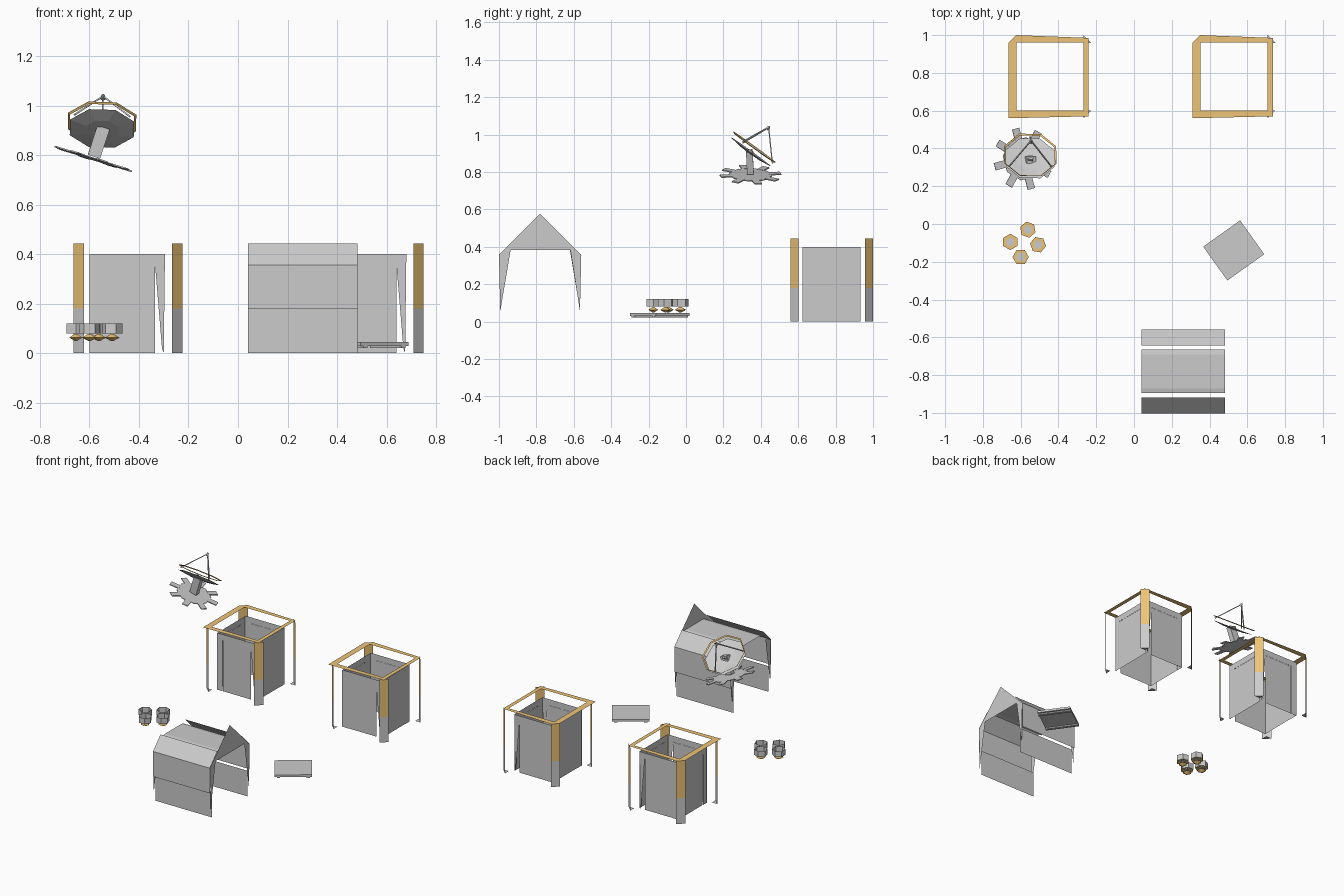
import bpy, math
from mathutils import Vector, Matrix

if "Cube" in bpy.data.objects:
    bpy.data.objects.remove(bpy.data.objects["Cube"])

gold = bpy.data.materials.new("gold")
gold.diffuse_color = (0.85, 0.55, 0.18, 1)
gold.use_nodes = True
gold.node_tree.nodes["Principled BSDF"].inputs["Base Color"].default_value = gold.diffuse_color


def mesh(name, verts, faces, mat=None, matrix=None):
    me = bpy.data.meshes.new(name)
    me.from_pydata([Vector(v) for v in verts], [], faces)
    if mat:
        me.materials.append(mat)
    ob = bpy.data.objects.new(name, me)
    bpy.context.collection.objects.link(ob)
    if matrix:
        ob.matrix_world = matrix
    return ob


def sheet(name, pts, mat=None, matrix=None):
    return mesh(name, pts, [list(range(len(pts)))], mat, matrix)


def ring(r, z, n=8, turn=0.0):
    return [(r * math.cos(turn + 2 * math.pi * i / n), r * math.sin(turn + 2 * math.pi * i / n), z) for i in range(n)]


def lathe(name, levels, n, mat=None, matrix=None, turn=0.0, cap=(False, False)):
    verts, faces = [], []
    for r, z in levels:
        verts += ring(r, z, n, turn)
    for k in range(len(levels) - 1):
        for i in range(n):
            j = (i + 1) % n
            faces.append([k * n + i, k * n + j, (k + 1) * n + j, (k + 1) * n + i])
    if cap[0]:
        faces.append(list(range(n))[::-1])
    if cap[1]:
        faces.append(list(range(len(verts) - n, len(verts))))
    return mesh(name, verts, faces, mat, matrix)


def box(name, lo, hi, mat=None, matrix=None):
    v = [(x, y, z) for x in (lo[0], hi[0]) for y in (lo[1], hi[1]) for z in (lo[2], hi[2])]
    f = [(0, 1, 3, 2), (4, 6, 7, 5), (0, 4, 5, 1), (2, 3, 7, 6), (0, 2, 6, 4), (1, 5, 7, 3)]
    return mesh(name, v, f, mat, matrix)


def place(origin, normal, spin=0.0):
    q = Vector((0, 0, 1)).rotation_difference(Vector(normal).normalized())
    return Matrix.Translation(origin) @ q.to_matrix().to_4x4() @ Matrix.Rotation(spin, 4, 'Z')


def cage(cx, cy):
    T = Matrix.Translation((cx, cy, 0))
    # flat top ring
    outer = [(-.22, -.22), (.205, -.21), (.205, .205), (-.18, .22), (-.22, .18)]
    inner = [(-.177, -.18), (.177, -.18), (.177, .18), (-.177, .18)]
    v = [(x, y, .444) for x, y in outer + inner]
    mesh("cage_top_frame", v, [(0, 1, 6, 5), (1, 2, 7, 6), (2, 3, 8, 7), (3, 4, 0, 5, 8)], gold, T)
    # diagonal corner posts, gold above, grey below, with foot plates
    for sx in (-1, 1):
        for sy in (-1, 1):
            a, b = (sx * .22, sy * .178), (sx * .178, sy * .22)
            for name, z0, z1, m in (("post_upper", .18, .444, gold), ("post_lower", 0, .18, None)):
                sheet(name, [(*a, z0), (*b, z0), (*b, z1), (*a, z1)], m, T)
            sheet("post_foot", [(*a, .001), (*b, .001), (sx * .178, sy * .178, .001)], None, T)
    # walls: inset panel plus arch with a tapered leg
    for s in (-1, 1):
        y = s * .157
        sheet("end_arch", [(-.155, y, 0), (-.155, y, .4), (.15, y, .4), (.145, y, 0), (.138, y, .02),
                           (.11, y, .357), (-.11, y, .357), (-.11, y, 0)], None, T)
        sheet("end_panel", [(-.11, y * .99, 0), (.11, y * .99, 0), (.11, y * .99, .357), (-.11, y * .99, .357)], None, T)
        x = s * .152
        sheet("side_arch", [(x, -.157, 0), (x, -.157, .4), (x, .153, .4), (x, .153, 0),
                            (x, .105, 0), (x, .105, .357), (x, -.115, .357), (x, -.115, 0)], None, T)
        sheet("side_panel", [(x * .99, -.115, 0), (x * .99, .105, 0), (x * .99, .105, .357), (x * .99, -.115, .357)], None, T)


cage(-.445, .78)
cage(.53, .78)

# shelter: walls, eaves, roof strip and open gable
T = Matrix.Translation((0, -.78, 0))
x0, x1 = .04, .482


def strip(name, a, b):
    sheet(name, [(x0, *a), (x1, *a), (x1, *b), (x0, *b)], None, T)


for s in (-1, 1):
    strip("shelter_lower_wall", (s * .195, 0), (s * .195, .18))
    strip("shelter_upper_wall", (s * .222, .18), (s * .222, .357))
    strip("shelter_eave", (s * .222, .357), (s * .138, .444))
    strip("shelter_roof_lip", (s * .09, .43), (s * .115, .425))
    sheet("shelter_rear_leg", [(x0, s * .22, .36), (x0, s * .16, .38), (x0, s * .213, .06)], None, T)
strip("shelter_roof", (-.09, .43), (.09, .43))
prof = [(-.22, .357), (0, .577), (.22, .357), (.213, .055), (.162, .382), (-.158, .382), (-.213, .055)]
sheet("shelter_gable", [(x1, y, z) for y, z in prof], None, T)

# low pallet box on runners
P = Matrix.Translation((.528, -.14, 0)) @ Matrix.Rotation(math.radians(35.5), 4, 'Z')
box("pallet", (-.12, -.11, .03), (.12, .11, .045), None, P)
for x in (-.095, .095):
    box("pallet_runner", (x - .01, -.11, .022), (x + .01, .11, .03), None, P)

# open hexagonal canisters with gold floors and nozzles
for i, (x, y) in enumerate([(-.655, -.095), (-.562, -.03), (-.508, -.11), (-.6, -.175)]):
    M = Matrix.Translation((x, y, 0)) @ Matrix.Rotation(math.radians(30 + 10 * i), 4, 'Z')
    lathe("canister_body", [(.043, .08), (.043, .12)], 6, None, M)
    lathe("canister_floor", [(.043, .081), (.024, .081)], 6, gold, M)
    sheet("canister_core", ring(.024, .08, 6), None, M)
    lathe("canister_nozzle", [(.006, .05), (.03, .063), (.006, .078)], 6, gold, M, cap=(True, True))

# dish base: thin tilted plate with tabs
B = place((-.585, .345, .785), (.3, .03, .95), math.radians(15))
lathe("dish_base", [(.115, -.002), (.115, .002)], 8, None, B, math.pi / 8, (True, True))
for i in range(8):
    R = B @ Matrix.Rotation(i * math.pi / 4, 4, 'Z')
    box("base_tab", (.1, -.02, -.003), (.165, .02, .003), None, R)
Q = place((-.585, .345, .785), (.33, -.05, 1))
box("dish_post", (-.026, -.018, .01), (.026, .018, .135), None, Q)

# faceted dish, raised gold rim, feed and struts
D = place((-.55, .345, .905), (.03, .58, .8))
lathe("dish", [(.02, -.008), (.07, -.006), (.14, .004)], 8, None, D, math.pi / 8, (True, False))
lathe("dish_rim", [(.14, .03), (.149, .036)], 8, gold, D, math.pi / 8)
box("dish_hub", (-.014, -.014, -.006), (.014, .014, .012), None, D)
for k in range(3):
    a = math.pi / 2 + k * 2 * math.pi / 3
    foot = Vector((.13 * math.cos(a), .13 * math.sin(a), .02))
    d = Vector((0, 0, .165)) - foot
    S = D @ Matrix.Translation(foot) @ d.to_track_quat('Z', 'Y').to_matrix().to_4x4()
    box("feed_strut", (-.003, -.003, 0), (.003, .003, d.length), None, S)
lathe("dish_feed", [(.012, .15), (.006, .172)], 4, None, D, 0, (True, True))
